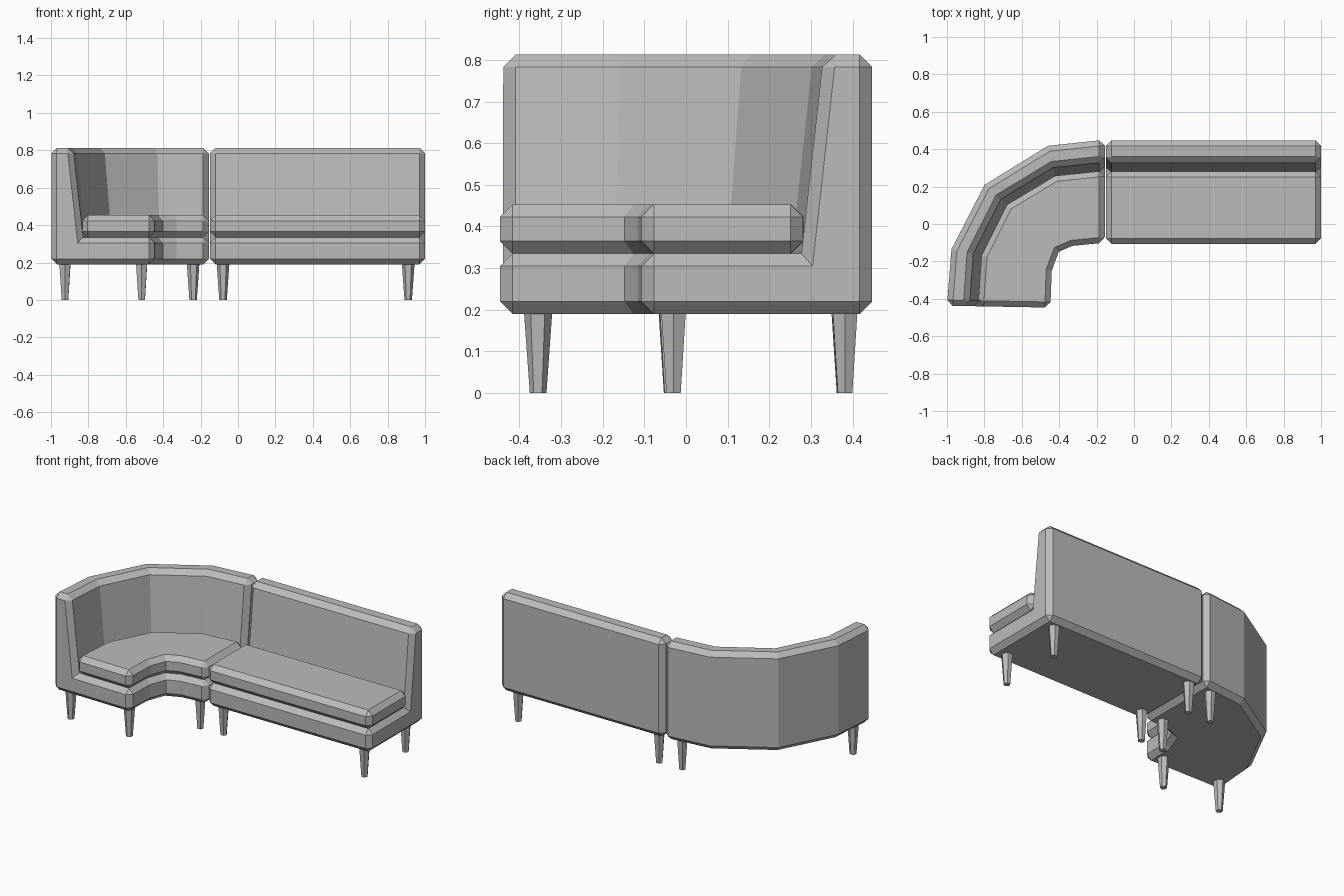
import bpy, bmesh
from math import radians
from mathutils import Vector, Matrix

cube = bpy.data.objects.get("Cube")
if cube:
    bpy.data.objects.remove(cube, do_unlink=True)

grey = bpy.data.materials.new("grey upholstery")
grey.use_nodes = True
colour = (0.5, 0.5, 0.5, 1)
grey.diffuse_color = colour
grey.node_tree.nodes["Principled BSDF"].inputs["Base Color"].default_value = colour

DEPTH = 0.554   # front edge to back of the seat
CHAMFER = 0.03
FLOOR, SEAT, CUSHION_TOP, TOP = 0.19, 0.335, 0.453, 0.813

# Cross-sections: distance from the front edge, height
BODY = [(0, FLOOR), (DEPTH, FLOOR), (DEPTH, TOP), (0.437, TOP), (0.384, SEAT), (0, SEAT)]
CUSHION = [(0, SEAT), (0.388, SEAT), (0.388, CUSHION_TOP), (0, CUSHION_TOP)]

# Stations: front point and back point of each cross-section, in plan
STRAIGHT = [((1, -0.107), (1, 0.447)), ((-0.15, -0.107), (-0.15, 0.447))]
CURVED = [((-0.156, -0.1), (-0.156, 0.45)),
          ((-0.33, -0.117), (-0.46, 0.418)),
          ((-0.402, -0.148), (-0.798, 0.21)),
          ((-0.44, -0.25), (-0.976, -0.135)),
          ((-0.447, -0.447), (-1, -0.437))]


def finish(name, bm):
    mesh = bpy.data.meshes.new(name)
    bm.to_mesh(mesh)
    bm.free()
    mesh.materials.append(grey)
    obj = bpy.data.objects.new(name, mesh)
    bpy.context.collection.objects.link(obj)
    return obj


def sweep(name, profile, stations):
    """Run a cross-section through the stations and chamfer its sharp outer edges."""
    bm = bmesh.new()
    rings = []
    for front, back in stations:
        front, back = Vector(front), Vector(back)
        rings.append([bm.verts.new((*front.lerp(back, t / DEPTH), z)) for t, z in profile])
    n = len(profile)
    for a, b in zip(rings, rings[1:]):
        for i in range(n):
            j = (i + 1) % n
            bm.faces.new((a[i], a[j], b[j], b[i]))
    bm.faces.new(rings[0])
    bm.faces.new(rings[-1])
    bmesh.ops.recalc_face_normals(bm, faces=bm.faces)
    sharp = [e for e in bm.edges if e.calc_face_angle_signed() > radians(60)]
    bmesh.ops.bevel(bm, geom=sharp, offset=CHAMFER, offset_type='OFFSET',
                    segments=1, affect='EDGES', clamp_overlap=True)
    finish(name, bm)


def leg(name, x, y, turn=0):
    """Tapered six-sided leg, standing on the ground."""
    bm = bmesh.new()
    height = FLOOR + 0.005
    place = Matrix.Translation((x, y, height / 2)) @ Matrix.Rotation(radians(turn), 4, 'Z')
    bmesh.ops.create_cone(bm, cap_ends=True, segments=6, radius1=0.02, radius2=0.034,
                          depth=height, matrix=place)
    # Put corners on the module's long axis
    bmesh.ops.rotate(bm, verts=bm.verts, cent=(x, y, 0), matrix=Matrix.Rotation(radians(30), 3, 'Z'))
    finish(name, bm)


# Bench modules
for label, stations in (("straight", STRAIGHT), ("curved", CURVED)):
    sweep(label + "_seat_and_back", BODY, stations)
    sweep(label + "_cushion", CUSHION, stations)

# Legs
for side, x in (("left", 0.91), ("right", -0.08)):
    leg("straight_front_leg_" + side, x, -0.03)
    leg("straight_back_leg_" + side, x, 0.382)
leg("curved_inner_leg_left", -0.24, -0.035, 5)
leg("curved_outer_leg_left", -0.24, 0.38, 5)
leg("curved_inner_leg_right", -0.515, -0.355, 88)
leg("curved_outer_leg_right", -0.925, -0.355, 88)
